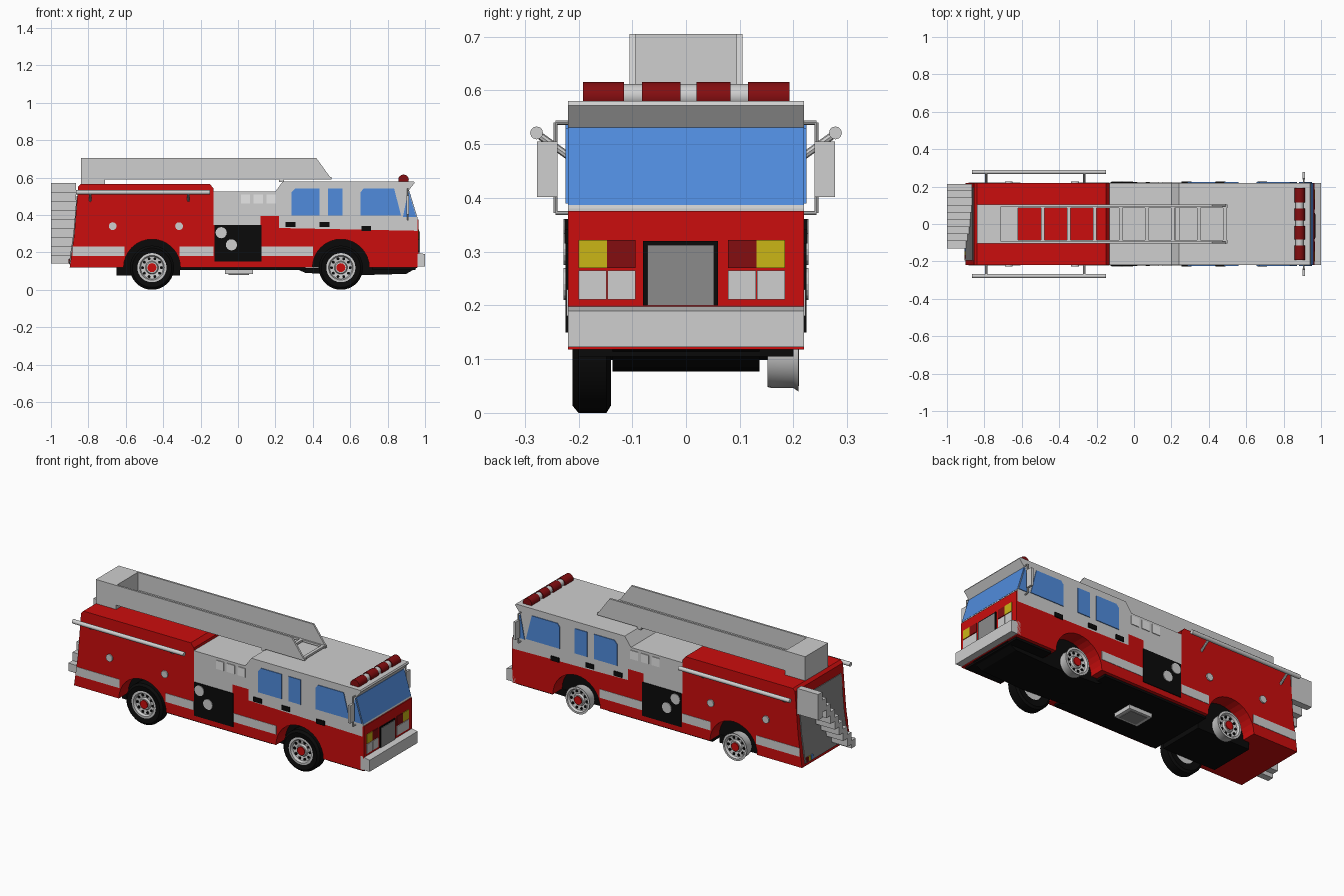
import bpy, bmesh, math
from mathutils import Vector

cube = bpy.data.objects.get("Cube")
if cube:
    bpy.data.objects.remove(cube, do_unlink=True)


def material(name, r, g, b):
    m = bpy.data.materials.new(name)
    m.use_nodes = True
    m.diffuse_color = (r, g, b, 1)
    m.node_tree.nodes["Principled BSDF"].inputs["Base Color"].default_value = (r, g, b, 1)
    return m


RED = material("fire red", .6, .004, .004)
SILVER = material("light silver", .62, .62, .62)
BLACK = material("black", .003, .003, .003)
BLUE = material("window blue", .08, .26, .72)
YELLOW = material("signal yellow", .6, .47, .008)
DARK_RED = material("lamp dark red", .23, .004, .005)
GREY = material("mid grey", .26, .26, .26)
WHITE = material("bright white", .85, .85, .85)


def finish(name, bm, mat, smooth=False):
    bmesh.ops.recalc_face_normals(bm, faces=bm.faces)
    mesh = bpy.data.meshes.new(name)
    bm.to_mesh(mesh)
    bm.free()
    mesh.materials.append(mat)
    ob = bpy.data.objects.new(name, mesh)
    bpy.context.collection.objects.link(ob)
    if smooth:
        bpy.ops.object.select_all(action='DESELECT')
        ob.select_set(True)
        bpy.context.view_layer.objects.active = ob
        bpy.ops.object.shade_smooth_by_angle(angle=math.radians(35))
    return ob


def prism(name, pts, a, b, mat, axis='y'):
    """Extrude an (x, z) outline along y, or a (y, z) outline along x."""
    bm = bmesh.new()
    place = (lambda u, v, d: (u, d, v)) if axis == 'y' else (lambda u, v, d: (d, u, v))
    face = bm.faces.new([bm.verts.new(place(u, v, a)) for u, v in pts])
    out = bmesh.ops.extrude_face_region(bm, geom=[face])
    move = Vector(place(0, 0, b - a))
    for v in out["geom"]:
        if isinstance(v, bmesh.types.BMVert):
            v.co += move
    return finish(name, bm, mat)


def rect(u0, u1, v0, v1):
    return [(u0, v0), (u1, v0), (u1, v1), (u0, v1)]


def box(name, x, y, z, mat):
    return prism(name, rect(*x, *z), *y, mat)


def both_sides(name, pts, mat, inner=.219, outer=.224):
    for side, s in (("right", -1), ("left", 1)):
        prism(f"{side}_{name}", pts, s * inner, s * outer, mat)


def lathe(name, profile, x, z, mat, segs=28):
    """Spin an (r, y) outline about a line along y."""
    bm = bmesh.new()
    vs = [bm.verts.new((x + r, y, z)) for r, y in profile]
    edges = [bm.edges.new(p) for p in zip(vs, vs[1:])]
    bmesh.ops.spin(bm, geom=vs + edges, cent=(x, 0, z), axis=(0, 1, 0),
                   angle=math.tau, steps=segs, use_merge=True)
    bmesh.ops.remove_doubles(bm, verts=bm.verts, dist=.0001)
    return finish(name, bm, mat, True)


def rod(name, p, q, r, mat, segs=12):
    p, q = Vector(p), Vector(q)
    bm = bmesh.new()
    bmesh.ops.create_cone(bm, cap_ends=True, segments=segs, radius1=r, radius2=r, depth=(q - p).length)
    turn = Vector((0, 0, 1)).rotation_difference(q - p).to_matrix()
    for v in bm.verts:
        v.co = turn @ v.co + (p + q) / 2
    return finish(name, bm, mat, segs > 6)


def circle(x, z, r, n=16):
    return [(x + r * math.cos(i * math.tau / n), z + r * math.sin(i * math.tau / n)) for i in range(n)]


def arch(x, r=.152, z=.118, n=16):
    return [(x - r * math.cos(i * math.pi / n), z + r * math.sin(i * math.pi / n)) for i in range(n + 1)]


REAR, FRONT, AXLE = -.46, .55, .118

# Body shells with wheel arches
prism("rear_body", [(-.9, .118)] + arch(REAR) + [(-.13, .118), (-.13, .54), (-.15, .565), (-.84, .565),
      (-.855, .55), (-.875, .3)], -.22, .22, RED)
prism("cab_lower", [(-.13, .118)] + arch(FRONT) + [(.96, .118), (.96, .315), (.22, .33), (.22, .395),
      (.12, .395), (.12, .345), (-.13, .345)], -.22, .22, RED)
prism("cab_upper", [(-.13, .345), (.12, .345), (.12, .395), (.22, .395), (.22, .33), (.96, .315), (.96, .38),
      (.912, .53), (.945, .572), (.94, .58), (.24, .58), (.2, .525), (-.13, .525)], -.22, .22, SILVER)
for x in (REAR, FRONT):
    prism("arch_inner_wall", arch(x, .154), -.135, .135, BLACK)

# Underside
box("rear_chassis", (-.65, -.31), (-.137, .137), (.077, .125), BLACK)
prism("front_chassis", [(.3, .117), (.36, .09), (.62, .077), (.9, .085), (.96, .12)], -.137, .137, BLACK)
box("floor_plate", (-.31, .36), (-.2, .2), (.105, .12), BLACK)
box("nose_floor_plate", (.72, .95), (-.2, .2), (.105, .12), BLACK)
box("underside_tank", (-.07, .08), (-.06, .06), (.083, .11), SILVER)
box("tank_cover", (-.05, .06), (-.045, .045), (.08, .084), GREY)

# Side markings, pump panel and gauges
for x0, x1 in ((-.885, -.607), (-.312, -.13), (.125, .4)):
    both_sides("stripe", rect(x0, x1, .18, .23), SILVER, outer=.222)
both_sides("pump_panel", rect(-.125, .125, .15, .345), BLACK)
for x, z, r in ((-.09, .305, .03), (-.035, .24, .03), (-.67, .34, .021), (-.315, .34, .021)):
    both_sides("gauge", circle(x, z, r), SILVER, outer=.228)
for i in range(3):
    x = .015 + i * .069
    both_sides("vent", rect(x, x + .05, .46, .51), WHITE)
for x, z in ((.255, .335), (.437, .335), (.66, .315)):
    both_sides("door_handle", rect(x, x + .052, z, z + .026), BLACK, outer=.226)

# Windows
both_sides("rear_window", [(.286, .396), (.436, .396), (.436, .54), (.305, .54), (.286, .52)], BLUE)
both_sides("middle_window", rect(.48, .56, .396, .54), BLUE)
both_sides("door_window", [(.655, .396), (.872, .396), (.835, .54), (.67, .54), (.655, .52)], BLUE)
both_sides("quarter_window", [(.882, .39), (.953, .39), (.91, .53)], BLUE)
prism("windshield", [(.955, .387), (.959, .387), (.915, .531), (.909, .531)], -.22, .22, BLUE)

# Nose
box("nose_panel", (.955, .965), (-.22, .22), (.19, .376), RED)
box("grille_frame", (.963, .969), (-.08, .06), (.2, .32), BLACK)
box("grille", (.965, .972), (-.072, .052), (.2, .312), GREY)
for side in (-1, 1):
    def span(a, b):
        return tuple(sorted((side * a - .008, side * b - .008)))
    box("turn_lamp", (.964, .969), span(.139, .192), (.27, .322), YELLOW)
    box("brake_lamp", (.964, .969), span(.086, .139), (.27, .322), DARK_RED)
    for a, b in ((.086, .138), (.14, .192)):
        box("headlight", (.964, .969), span(a, b), (.211, .265), SILVER)
prism("bumper", [(.94, .123), (1, .123), (1, .19), (.955, .2), (.94, .2)], -.22, .22, SILVER)

# Roof light bar
rod("light_bar_core", (.885, -.185, .59), (.885, .185, .59), .022, SILVER, 16)
for y0, y1 in ((-.192, -.115), (-.082, -.01), (.02, .083), (.115, .193)):
    rod("light_bar_lamp", (.885, y0, .588), (.885, y1, .588), .028, DARK_RED, 16)

# Ladder
box("ladder_base", (-.84, -.71), (-.105, .105), (.563, .705), SILVER)
box("ladder_floor", (-.72, -.62), (-.1, .1), (.592, .6), SILVER)
for s in (-1, 1):
    prism("ladder_wall", [(-.72, .592), (.5, .592), (.418, .705), (-.72, .705)], s * .094, s * .105, SILVER)
    box("ladder_flange", (-.72, .5), sorted((s * .085, s * .105)), (.59, .602), SILVER)
for i in range(8):
    x = -.488 + i * .139
    box("ladder_rung", (x - .009, x + .009), (-.1, .1), (.59, .602), SILVER)
box("ladder_rest", (.22, .245), (-.1, .1), (.575, .592), SILVER)

# Hand rails and mirrors
for s in (-1, 1):
    rod("hand_rail", (-.865, s * .278, .521), (-.15, s * .278, .521), .012, SILVER)
    for x in (-.79, -.265):
        rod("rail_bracket", (x, s * .215, .475), (x, s * .275, .518), .007, SILVER, 8)
    loop = [(s * y, z) for y, z in ((.215, .54), (.243, .54), (.243, .372), (.215, .372))]
    for (y0, z0), (y1, z1) in zip(loop, loop[1:]):
        rod("mirror_arm", (.908, y0, z0), (.908, y1, z1), .004, SILVER, 8)
    box("mirror", (.901, .915), sorted((s * .239, s * .277)), (.402, .505), SILVER)

# Rear panel, tail lamps and the stairs crossing the back
prism("rear_panel", [(-.9, .135), (-.905, .135), (-.88, .3), (-.863, .5), (-.855, .5), (-.87, .3)],
      -.195, .195, GREY)
for s in (-1, 1):
    for mat, y in ((DARK_RED, .185), (YELLOW, .165), (BLUE, .145)):
        box("tail_lamp", (-.907, -.9), sorted((s * y, s * (y - .018))), (.14, .165), mat)
N, RISE, RUN = 9, .048, .345 / 9
tops = [.57 - i * RISE for i in range(N)]
outline = []
for i, t in enumerate(tops):
    outline += [(.215 - i * RUN, t), (.215 - (i + 1) * RUN, t)]
for i, t in reversed(list(enumerate(tops))):
    low = .42 if i == 0 else max(.14, t - .07)
    outline += [(.215 - (i + 1) * RUN, low), (.215 - i * RUN, low)]
prism("rear_stairs", outline, -1, -.865, SILVER, axis='x')

# Wheels: the right pair has tyres, the left pair is bare rims
for x in (REAR, FRONT):
    rod("axle", (x, -.16, AXLE), (x, .16, AXLE), .02, BLACK)
    lathe("tyre", [(.066, -.2), (.08, -.207), (.105, -.211), (.118, -.2), (.118, -.148),
                   (.105, -.14), (.066, -.145), (.066, -.2)], x, AXLE, BLACK, 36)
    for s in (-1, 1):
        lathe("rim", [(0, s * .152), (.07, s * .152), (.072, s * .16), (.072, s * .2), (.078, s * .209),
                      (.066, s * .21), (.06, s * .196), (.035, s * .192), (.03, s * .203), (0, s * .203)],
              x, AXLE, SILVER)
        prism("hub_cap", circle(x, AXLE, .024), s * .2, s * .209, RED)
        for hx, hz in circle(x, AXLE, .05, 10):
            prism("rim_hole", circle(hx, hz, .008, 8), s * .19, s * .198, BLACK)
